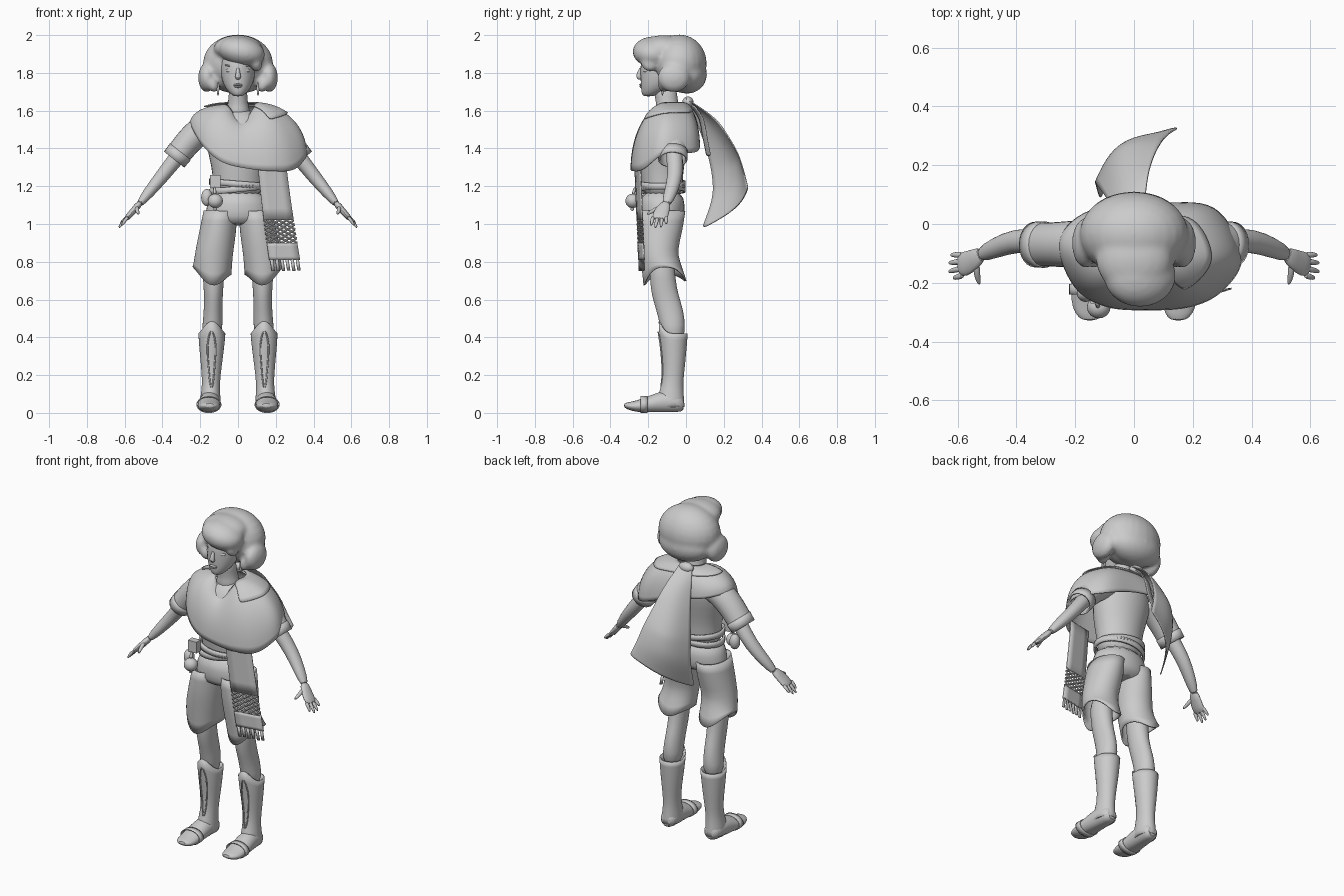
import bpy, bmesh
from math import sin, cos, pi, radians
from mathutils import Vector as V, Matrix, Euler

if "Cube" in bpy.data.objects:
    bpy.data.objects.remove(bpy.data.objects["Cube"])


def mesh(name, verts, faces, thick=0, mirror=False, sub=1):
    me = bpy.data.meshes.new(name)
    me.from_pydata([tuple(v) for v in verts], [], faces)
    bm = bmesh.new()
    bm.from_mesh(me)
    bmesh.ops.recalc_face_normals(bm, faces=bm.faces)
    bm.to_mesh(me)
    bm.free()
    ob = bpy.data.objects.new(name, me)
    bpy.context.collection.objects.link(ob)
    bpy.ops.object.select_all(action='DESELECT')
    ob.select_set(True)
    bpy.context.view_layer.objects.active = ob
    bpy.ops.object.shade_smooth_by_angle(angle=radians(50))
    if mirror:
        m = ob.modifiers.new("mirror", 'MIRROR')
        m.use_mirror_merge = False
    if sub:
        s = ob.modifiers.new("smooth", 'SUBSURF')
        s.levels = s.render_levels = sub
    if thick:
        t = ob.modifiers.new("thickness", 'SOLIDIFY')
        t.thickness, t.offset = thick, 0
    return ob


def grid(name, rows, closed=False, cap=False, **kw):
    n = len(rows[0])
    verts = [p for r in rows for p in r]
    faces = [(i*n + j, i*n + (j+1) % n, (i+1)*n + (j+1) % n, (i+1)*n + j)
             for i in range(len(rows)-1) for j in range(n if closed else n-1)]
    if cap:
        faces += [tuple(range(n)), tuple(range(len(verts)-n, len(verts)))]
    return mesh(name, verts, faces, **kw)


def ring(c, a, b, n=16):
    return [V(c) + V(a)*cos(2*pi*k/n) + V(b)*sin(2*pi*k/n) for k in range(n)]


def level(z, cx, rx, yf, yb, n=16):
    return ring((cx, (yf+yb)/2, z), (rx, 0, 0), (0, (yb-yf)/2, 0), n)


def stack(name, prof, cap=True, **kw):
    return grid(name, [level(*p) for p in prof], closed=True, cap=cap, **kw)


def tube(name, pts, n=12, cap=True, **kw):
    # pts: (x, y, z, radius in the xz plane, radius along y)
    rows = []
    for i, p in enumerate(pts):
        d = (V(pts[min(i+1, len(pts)-1)][:3]) - V(pts[max(i-1, 0)][:3])).normalized()
        a = d.cross(V((0, 1, 0))).normalized()
        rows.append(ring(p[:3], a*p[3], d.cross(a).normalized()*p[4], n))
    return grid(name, rows, closed=True, cap=cap, **kw)


def blobs(name, parts, remesh=0, mirror=False):
    bm = bmesh.new()
    for c, r, rot in parts:
        M = Matrix.LocRotScale(V(c), Euler([radians(a) for a in rot]), V(r))
        bmesh.ops.create_uvsphere(bm, u_segments=24, v_segments=14, radius=1, matrix=M)
    verts = [v.co.copy() for v in bm.verts]
    faces = [[v.index for v in f.verts] for f in bm.faces]
    bm.free()
    ob = mesh(name, verts, faces, mirror=mirror, sub=0)
    if remesh:
        m = ob.modifiers.new("merge", 'REMESH')
        m.mode, m.voxel_size, m.use_smooth_shade = 'VOXEL', remesh, True
        s = ob.modifiers.new("soften", 'SMOOTH')
        s.factor, s.iterations = 0.5, 6
    return ob


def spline(pts, steps, closed=False):
    pts, out, n = [V(p) for p in pts], [], len(pts)
    for i in range(n if closed else n-1):
        g = (lambda k: pts[k % n]) if closed else (lambda k: pts[max(0, min(n-1, k))])
        a, b, c, d = g(i-1), g(i), g(i+1), g(i+2)
        for s in range(steps):
            t = s/steps
            out.append(0.5*(2*b + (c-a)*t + (2*a-5*b+4*c-d)*t*t + (3*b-a-3*c+d)*t**3))
    return out if closed else out + [pts[-1]]


# Head, neck and face
stack("head", [(1.675, 0, .022, -.225, -.175), (1.69, 0, .042, -.236, -.13), (1.72, 0, .07, -.24, -.08),
               (1.77, 0, .09, -.243, -.03), (1.82, 0, .095, -.245, 0), (1.88, 0, .096, -.24, .02),
               (1.94, 0, .07, -.2, 0)])
stack("neck", [(1.55, 0, .085, -.18, -.02), (1.62, 0, .056, -.155, -.035), (1.67, 0, .05, -.165, -.045),
               (1.74, 0, .05, -.18, -.05)])
tube("nose", [(0, -.236, 1.83, .008, .008), (0, -.247, 1.8, .011, .012), (0, -.252, 1.78, .018, .016),
              (0, -.24, 1.765, .012, .01)])
blobs("lips", [((0, -.239, 1.737), (.025, .009, .006), (0, 0, 0)), ((0, -.237, 1.727), (.02, .009, .006), (0, 0, 0))])
blobs("eyes", [((.043, -.213, 1.812), (.022, .014, .011), (0, 0, 20))], mirror=True)
blobs("eyebrows", [((.045, -.215, 1.838), (.028, .01, .005), (0, -8, 22))], mirror=True)
blobs("ears", [((.1, -.11, 1.79), (.014, .024, .038), (0, 10, 0))], mirror=True)
tube("earrings", [(.105, -.125, 1.755, .003, .003), (.106, -.125, 1.72, .011, .011), (.106, -.125, 1.675, .003, .003)],
     n=8, mirror=True)

# Bobbed hair with a swept fringe
side = [((s*.165, -.065, 1.775), (.046, .085, .078), (0, 0, 0)) for s in (-1, 1)]
side += [((s*.135, -.115, 1.74), (.03, .035, .045), (0, s*25, 0)) for s in (-1, 1)]
blobs("hair", side + [((0, -.035, 1.85), (.186, .145, .153), (0, 0, 0)),
                      ((0, .005, 1.79), (.165, .106, .1), (0, 0, 0)),
                      ((.02, -.175, 1.912), (.125, .108, .078), (0, 12, 0)),
                      ((.09, -.19, 1.86), (.035, .05, .055), (0, -20, 0)),
                      ((0, -.12, 1.93), (.13, .12, .07), (0, 0, 0))], remesh=.011)

# Torso and belt
stack("torso", [(1.14, 0, .142, -.236, -.015), (1.22, 0, .134, -.236, -.015), (1.3, 0, .142, -.25, -.01),
                (1.4, 0, .168, -.255, .012), (1.5, 0, .185, -.235, .03), (1.56, 0, .145, -.2, .015),
                (1.61, 0, .07, -.16, -.03)])
for name, z, tilt in (("belt", 1.185, .015), ("upper_belt", 1.212, -.012)):
    rows = [level(z + dz, 0, .148, -.248, -.006, 24) for dz in (-.016, .016)]
    grid(name, [[p + V((0, 0, tilt*p.x/.148)) for p in r] for r in rows], closed=True, thick=.012)

# Pouch and buckle hanging at the hip
mesh("buckle", [(-.12 + x*.028, -.25 + y*.02, 1.225 + z*.034) for x in (-1, 1) for y in (-1, 1) for z in (-1, 1)],
     [(0, 1, 3, 2), (4, 5, 7, 6), (0, 1, 5, 4), (2, 3, 7, 6), (0, 2, 6, 4), (1, 3, 7, 5)], sub=0)
tube("pouch_cord", [(-.125, -.268, 1.2, .008, .006), (-.122, -.282, 1.15, .012, .012)], n=8)
blobs("gourd", [((-.12, -.283, 1.122), (.04, .038, .038), (0, 0, 0)), ((-.12, -.284, 1.08), (.01, .01, .01), (0, 0, 0))])
blobs("side_pouch", [((-.165, -.235, 1.14), (.03, .03, .045), (0, 0, 0))])

# Shorts: hip part and flared legs with pointed hems
stack("shorts_hips", [(1.18, 0, .146, -.24, -.014), (1.1, 0, .168, -.252, -.004), (1.04, 0, .18, -.252, -.004),
                      (.99, 0, .16, -.23, -.03)])
rows = [level(*p, n=24) for p in ((1.07, .093, .086, -.25, -.006), (.96, .107, .095, -.252, -.022),
                                  (.86, .125, .097, -.242, -.05), (.8, .132, .098, -.235, -.035),
                                  (.75, .138, .1, -.222, 0))]
for p, k in zip(rows[-1], range(24)):
    a = 2*pi*k/24
    p.z = .752 + .02*cos(a) - (.078 if sin(a) < 0 else .055)*abs(sin(a))**3
grid("shorts_legs", rows, closed=True, thick=.008, mirror=True)

# Legs, boots and shoes
stack("legs", [(.85, .128, .066, -.2, -.06), (.7, .13, .056, -.192, -.056), (.62, .13, .05, -.183, -.037),
               (.54, .132, .05, -.157, -.012), (.47, .135, .054, -.14, -.003), (.38, .14, .054, -.125, -.008)], mirror=True)
rows = [level(*p) for p in ((.03, .147, .052, -.15, -.01), (.09, .146, .05, -.15, -.014), (.15, .143, .042, -.122, -.02),
                            (.25, .141, .052, -.12, -.008), (.36, .139, .065, -.135, .002), (.42, .138, .069, -.143, .007))]
for k, p in enumerate(rows[-1]):
    p.z += .07*max(0, -sin(2*pi*k/16))**3
grid("boots", rows, closed=True, thick=.008, mirror=True)
for s in (-1, 1):
    tube("boot_trim", [(.14 + s*x, y, z, .005, .005) for x, y, z in
                       ((.002, -.15, .44), (.028, -.135, .37), (.016, -.125, .25), (.012, -.125, .18), (.003, -.135, .13))],
         n=6, mirror=True)
rows = [ring((cx, y, zc), (rx, 0, 0), (0, 0, rz)) for y, cx, rx, zc, rz in
        ((-.008, .146, .032, .045, .035), (-.04, .147, .054, .055, .055), (-.12, .15, .056, .06, .062),
         (-.19, .154, .06, .045, .047), (-.26, .155, .062, .034, .032), (-.305, .153, .05, .036, .021),
         (-.33, .15, .025, .04, .01))]
grid("feet", [[V((p.x, p.y, max(p.z, .004))) for p in r] for r in rows], closed=True, cap=True, mirror=True)
grid("shoe_straps", [ring((.154, y, .044), (.065, 0, 0), (0, 0, .043)) for y in (-.24, -.205)], closed=True, thick=.006, mirror=True)

# Sleeves, arms and hands
tube("sleeves", [(.13, -.07, 1.53, .07, .085), (.2, -.068, 1.5, .075, .08), (.27, -.07, 1.43, .07, .074),
                 (.335, -.07, 1.345, .064, .074)], cap=False, thick=.008, mirror=True)
tube("sleeve_cuffs", [(.305, -.07, 1.383, .07, .079), (.338, -.07, 1.341, .067, .077)], cap=False, thick=.008, mirror=True)
tube("arms", [(.25, -.068, 1.44, .05, .05), (.33, -.06, 1.345, .043, .045), (.4, -.055, 1.255, .039, .042),
              (.47, -.08, 1.17, .032, .037), (.53, -.108, 1.095, .02, .026)], mirror=True)
tube("palms", [(.515, -.1, 1.115, .02, .026), (.545, -.122, 1.08, .018, .038), (.575, -.137, 1.045, .017, .045),
               (.6, -.14, 1.02, .012, .04)], mirror=True)
for i, (y0, x, y, z) in enumerate(((-.175, .615, -.185, .99), (-.15, .632, -.163, .977), (-.127, .632, -.133, .98), (-.105, .625, -.105, .998))):
    tube("finger", [(.58, y0, 1.04, .011, .012), ((.58 + x)/2 + .005, (y0 + y)/2, (1.04 + z)/2, .01, .011),
                    (x, y, z, .006, .006)], n=8, mirror=True)
tube("thumbs", [(.535, -.135, 1.09, .014, .014), (.535, -.175, 1.07, .012, .012), (.525, -.208, 1.05, .007, .007)], n=8, mirror=True)

# Asymmetric shawl swept from the neckline to a slanted hem
hem = spline([(.04, -.29, 1.295), (.19, -.28, 1.28), (.3, -.225, 1.29), (.365, -.11, 1.375), (.27, .055, 1.38),
              (.06, .065, 1.46), (-.13, .05, 1.5), (-.235, -.02, 1.53), (-.248, -.11, 1.525),
              (-.19, -.225, 1.42), (-.09, -.28, 1.33)], 4, closed=True)
neck = []
for p in hem:
    d = V((p.x - .04, p.y + .1, 0)).normalized()
    neck.append(V((.02 + d.x*.085, -.095 + d.y*.08, 1.63 - .09*max(0, -d.y)**4)))


def drape(t, lift=0):
    s, c = sin(t*pi/2), 1 - cos(t*pi/2)
    return [V((a.x + (b.x-a.x)*s, a.y + (b.y-a.y)*s, a.z + (b.z-a.z)*c + lift)) for a, b in zip(neck, hem)]


grid("shawl", [drape(i/7) for i in range(8)], closed=True, thick=.008)
fold = [drape(t, .012) for t in (0, .15, .3, .42)]
grid("shawl_collar", [r[5:33] for r in fold], thick=.006)


# Front scarf end: cloth, lattice band and tassels
def scarf(u, z):
    t = (1.34 - z)/.6
    return V((.103 + .072*t**1.2 + u*(.15 + .015*t), -.272 + .024*t + .03*u, z))


for name, top, low in (("scarf_end", 1.34, 1.02), ("scarf_border", .9, .81)):
    grid(name, [[scarf(u/4, top + (low - top)*k/5) for u in range(5)] for k in range(6)], thick=.006, sub=0)
for i in range(-3, 5):
    for flip in (0, 1):
        a, b = max(0, -i/4), min(1, (5 - i)/4 if i > 1 else 1)
        lo, hi = max(0, i/5), min(1, (i + 4)/5)
        ends = [(f*5/4 - i/4, f) for f in (lo, hi)]
        pts = [scarf(1-u if flip else u, .9 + .12*f) for u, f in ends]
        if (pts[0] - pts[1]).length > .01:
            tube("scarf_lattice", [(*p, .006, .004) for p in pts], n=4, sub=0)
for i in range(6):
    u = i/6 + .03
    grid("scarf_tassel", [[scarf(u, z), scarf(u + .1, z)] for z in (.815, .75 + .004*(i % 2))], thick=.006, sub=0)

# Billowing scarf tail behind, with a narrow second tail
left = spline([(-.05, .01, 1.665), (-.075, .06, 1.53), (-.1, .1, 1.42), (-.125, .135, 1.28), (-.13, .14, 1.14), (-.115, .085, .975)], 4)
right = spline([(.03, .0, 1.665), (.045, .15, 1.56), (.065, .225, 1.46), (.09, .275, 1.37), (.115, .305, 1.28), (.15, .328, 1.19)], 4)
rows = []
for i, (a, b) in enumerate(zip(left, right)):
    bulge = V((-.03, .052, 0))*min(1, i/12)
    rows.append([a.lerp(b, k/8) + bulge*sin(pi*k/8) for k in range(9)])
grid("scarf_tail", rows, thick=.006)
tail = spline([(.0, .03, 1.63), (-.02, .08, 1.56), (-.03, .1, 1.46), (-.05, .12, 1.36)], 3)
grid("narrow_tail", [[p + V((d, d*.4, 0)) for d in (-.025, 0, .025)] for p in tail], thick=.006)
blobs("scarf_knot", [((-.01, .01, 1.645), (.045, .03, .03), (0, 0, 0))])
